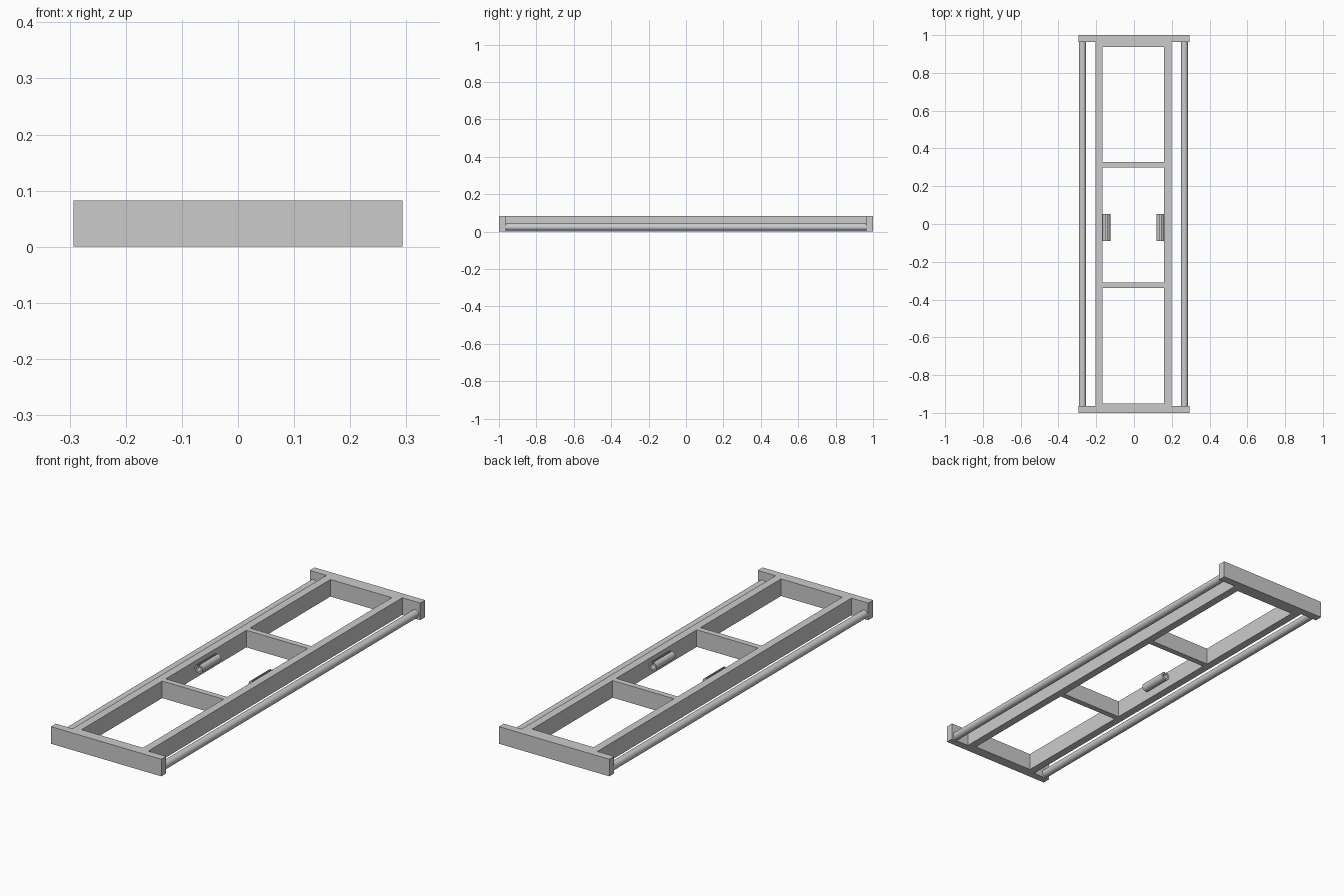
import bpy, bmesh, math
from mathutils import Matrix

cube = bpy.data.objects.get("Cube")
if cube:
    bpy.data.objects.remove(cube, do_unlink=True)

grey = bpy.data.materials.new("light_grey")
grey.use_nodes = True
grey.diffuse_color = (0.6, 0.6, 0.6, 1)
grey.node_tree.nodes["Principled BSDF"].inputs["Base Color"].default_value = (0.6, 0.6, 0.6, 1)

HEIGHT = 0.082
SHIFT = -0.003      # the frame sits slightly off the end plates' centre


def finish(name, bm, smooth=False):
    bmesh.ops.recalc_face_normals(bm, faces=bm.faces)
    mesh = bpy.data.meshes.new(name)
    bm.to_mesh(mesh)
    bm.free()
    mesh.materials.append(grey)
    ob = bpy.data.objects.new(name, mesh)
    bpy.context.collection.objects.link(ob)
    if smooth:
        bpy.ops.object.select_all(action='DESELECT')
        ob.select_set(True)
        bpy.context.view_layer.objects.active = ob
        bpy.ops.object.shade_smooth_by_angle(angle=math.radians(35))
    return ob


def box(name, x0, x1, y0, y1, z0=0.0, z1=HEIGHT):
    bm = bmesh.new()
    bmesh.ops.create_cube(bm, size=1)
    bmesh.ops.scale(bm, vec=(x1 - x0, y1 - y0, z1 - z0), verts=bm.verts)
    bmesh.ops.translate(bm, vec=((x0 + x1) / 2, (y0 + y1) / 2, (z0 + z1) / 2), verts=bm.verts)
    return finish(name, bm)


def rod(name, x, z, radius, half):
    bm = bmesh.new()
    bmesh.ops.create_cone(bm, cap_ends=True, segments=32, radius1=radius, radius2=radius,
                          depth=2 * half, matrix=Matrix.Rotation(math.pi / 2, 4, 'X'))
    bmesh.ops.translate(bm, vec=(x, 0, z), verts=bm.verts)
    return finish(name, bm, True)


def slotted_tube(name, x, z, y0, y1, outer, inner, slot):
    """Tube along y with a narrow slot open along its top."""
    bm = bmesh.new()
    steps = 28
    rows = []
    for y in (y0, y1):
        for r in (outer, inner):
            gap = math.asin(slot / 2 / r)
            row = []
            for i in range(steps + 1):
                a = gap + (2 * math.pi - 2 * gap) * i / steps
                row.append(bm.verts.new((x + r * math.sin(a), y, z + r * math.cos(a))))
            rows.append(row)
    out0, in0, out1, in1 = rows
    loop = (out0, out1, in1, in0)
    for a, b in zip(loop, loop[1:] + loop[:1]):
        for i in range(steps):
            bm.faces.new((a[i], a[i + 1], b[i + 1], b[i]))
    for i in (0, steps):
        bm.faces.new([row[i] for row in loop])
    return finish(name, bm, True)


# End plates
box("front_end_plate", -0.293, 0.293, -1, -0.963)
box("back_end_plate", -0.293, 0.293, 0.963, 1)

# Side rails, round rods and slotted tubes on each side
for side, s in (("left", 1), ("right", -1)):
    xa, xb = sorted((SHIFT + s * 0.163, SHIFT + s * 0.201))
    box(side + "_rail", xa, xb, -0.963, 0.963)
    rod(side + "_rod", SHIFT + s * 0.27, 0.024, 0.019, 0.963)
    slotted_tube(side + "_slotted_tube", SHIFT + s * 0.143, 0.05, -0.09, 0.053,
                 0.0205, 0.012, 0.006)

# Cross members between the rails
for name, y0, y1 in (("front_inner_bar", -0.963, -0.949), ("front_cross_bar", -0.338, -0.31),
                     ("back_cross_bar", 0.3, 0.328), ("back_inner_bar", 0.938, 0.963)):
    box(name, SHIFT - 0.163, SHIFT + 0.163, y0, y1)
